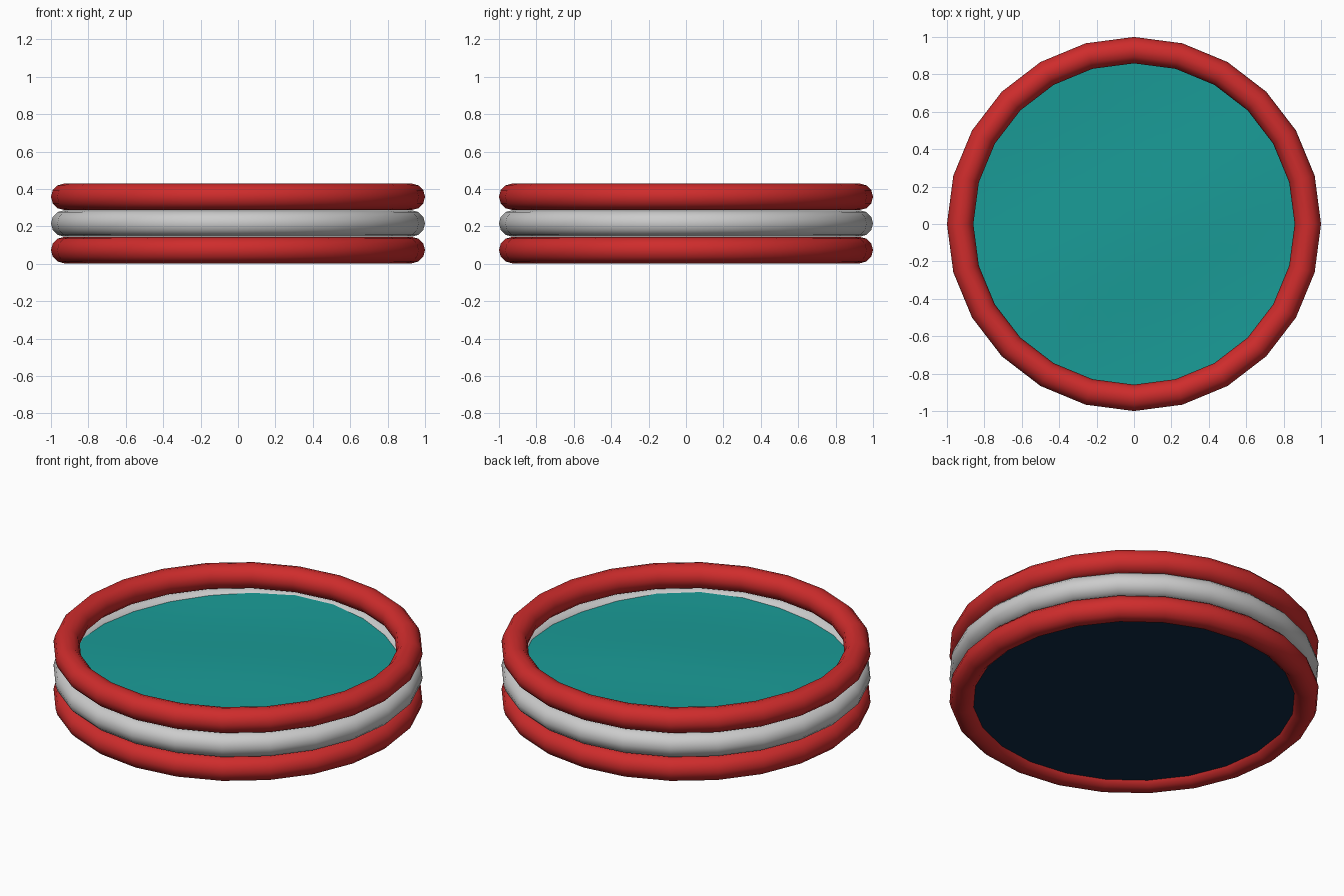
import bpy, bmesh, math

if "Cube" in bpy.data.objects:
    bpy.data.objects.remove(bpy.data.objects["Cube"])

SEG = 24          # sides around the pool
TUBE_R = 0.0705   # inflated tube radius
RING_R = 0.9295   # tube centre line radius


def colour(name, rgb):
    m = bpy.data.materials.new(name)
    m.diffuse_color = (*rgb, 1)
    m.use_nodes = True
    m.node_tree.nodes["Principled BSDF"].inputs["Base Color"].default_value = m.diffuse_color
    return m


def finish(obj, name, mat):
    obj.name = name
    obj.data.name = name
    obj.data.materials.append(mat)
    for p in obj.data.polygons:
        p.use_smooth = True


red = colour("red_vinyl", (0.62, 0.025, 0.025))
white = colour("white_vinyl", (0.8, 0.8, 0.8))
teal = colour("water_teal", (0.01, 0.33, 0.31))
navy = colour("floor_navy", (0.005, 0.025, 0.06))

# Three stacked inflated rings
for i, (name, mat) in enumerate((("lower_ring", red), ("middle_ring", white), ("upper_ring", red))):
    bpy.ops.mesh.primitive_torus_add(major_segments=SEG, minor_segments=12,
                                     major_radius=RING_R, minor_radius=TUBE_R,
                                     location=(0, 0, 0.073 + 0.1425 * i))
    finish(bpy.context.object, name, mat)

# Flat pool floor, edge buried in the lower ring
bpy.ops.mesh.primitive_circle_add(vertices=SEG, radius=0.91, fill_type='NGON', location=(0, 0, 0.037))
finish(bpy.context.object, "pool_floor", navy)


# Gently rippled water surface, edge buried in the middle ring
def ripple(x, y):
    return 0.007 * math.sin(4.3 * x + 1.7 * y + 0.6) + 0.006 * math.sin(5.1 * y - 2.4 * x + 1.9)


bm = bmesh.new()
centre = bm.verts.new((0, 0, 0.268 + ripple(0, 0)))
previous = None
for k in range(1, 11):
    r = 0.91 * k / 10
    ring = []
    for j in range(SEG):
        a = math.tau * j / SEG
        x, y = r * math.cos(a), r * math.sin(a)
        ring.append(bm.verts.new((x, y, 0.268 + ripple(x, y))))
    for j in range(SEG):
        n = (j + 1) % SEG
        if previous:
            bm.faces.new((previous[j], ring[j], ring[n], previous[n]))
        else:
            bm.faces.new((centre, ring[j], ring[n]))
    previous = ring
mesh = bpy.data.meshes.new("water")
bm.to_mesh(mesh)
bm.free()
water = bpy.data.objects.new("water", mesh)
bpy.context.collection.objects.link(water)
finish(water, "water", teal)
